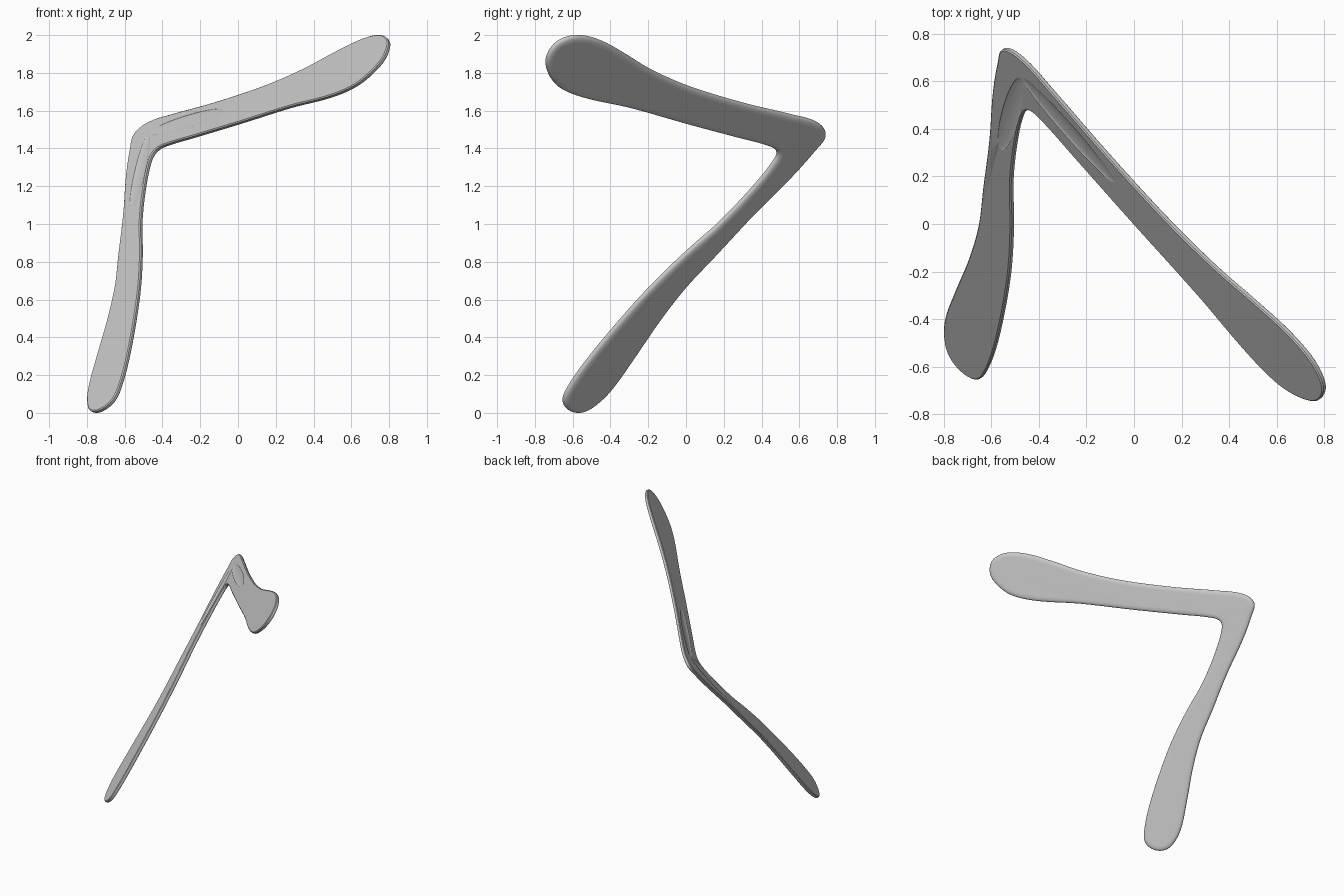
import bpy
import bmesh
from mathutils import Matrix, Vector
from mathutils.geometry import interpolate_bezier

default_cube = bpy.data.objects.get("Cube")
if default_cube:
    bpy.data.objects.remove(default_cube, do_unlink=True)

# The whole blade lies along one leaning plane
NORMAL = Vector((0.70, 0.48, -0.53)).normalized()
PLANE_OFFSET = -0.804
FACE_DEPTH = -0.015

# Side outline (y, z): upper arm, round tip, inner elbow, lower arm, outer elbow
OUTLINE = [
    (0.7, 1.535), (0.55, 1.58), (0.34, 1.63), (0.13, 1.69), (-0.03, 1.746),
    (-0.19, 1.82), (-0.32, 1.9), (-0.45, 1.97), (-0.57, 1.997), (-0.67, 1.97),
    (-0.725, 1.91), (-0.74, 1.84), (-0.7, 1.75), (-0.63, 1.7), (-0.51, 1.66),
    (-0.3, 1.615), (0, 1.53), (0.28, 1.455), (0.43, 1.415), (0.48, 1.385),
    (0.47, 1.34), (0.36, 1.2), (0.18, 1.01), (0, 0.85), (-0.19, 0.665),
    (-0.37, 0.465), (-0.53, 0.27), (-0.62, 0.14), (-0.65, 0.07), (-0.63, 0.02),
    (-0.57, 0), (-0.5, 0.025), (-0.4, 0.115), (-0.27, 0.295), (-0.14, 0.485),
    (0, 0.665), (0.155, 0.83), (0.36, 1.05), (0.55, 1.24), (0.68, 1.385),
    (0.74, 1.47),
]

# Edge section (inset, depth): crisp flat face, rounded far side
SECTION = [(0.007, FACE_DEPTH), (0.001, -0.010), (0.001, 0.0),
           (0.004, 0.007), (0.011, 0.012), (0.022, 0.015), (0.034, 0.016)]


def on_plane(y, z):
    """Lean a side-on point onto the blade plane."""
    x = (PLANE_OFFSET - NORMAL.y * y - NORMAL.z * z) / NORMAL.x
    return Vector((x, y, z))


def smooth_loop(points, steps):
    """Closed smooth path through the points."""
    count = len(points)
    tangents = [(points[(i + 1) % count] - points[i - 1]).normalized()
                for i in range(count)]
    path = []
    for i in range(count):
        j = (i + 1) % count
        start, end = points[i], points[j]
        reach = (end - start).length / 3
        path += interpolate_bezier(start, start + tangents[i] * reach,
                                   end - tangents[j] * reach, end, steps + 1)[:-1]
    return path


def make_object(name, bm):
    mesh = bpy.data.meshes.new(name)
    bmesh.ops.recalc_face_normals(bm, faces=bm.faces)
    bm.to_mesh(mesh)
    bm.free()
    obj = bpy.data.objects.new(name, mesh)
    bpy.context.collection.objects.link(obj)
    return obj


def make_blade():
    path = smooth_loop([on_plane(y, z) for y, z in OUTLINE], 5)
    count = len(path)
    outward = [(path[(i + 1) % count] - path[i - 1]).cross(NORMAL).normalized()
               for i in range(count)]
    bm = bmesh.new()
    rings = [[bm.verts.new(p - out * inset + NORMAL * depth)
              for p, out in zip(path, outward)] for inset, depth in SECTION]
    for lower, upper in zip(rings, rings[1:]):
        for i in range(count):
            j = (i + 1) % count
            bm.faces.new((lower[i], lower[j], upper[j], upper[i]))
    caps = [bm.faces.new(rings[0][::-1]), bm.faces.new(rings[-1])]
    bm.normal_update()
    bmesh.ops.triangulate(bm, faces=caps, ngon_method='EAR_CLIP')
    return make_object("boomerang_blade", bm)


def scoop(blade, start, end):
    """Carve a shallow long hollow into the flat face."""
    start, end = on_plane(*start), on_plane(*end)
    along = (end - start) / 2
    across = along.cross(NORMAL).normalized() * 0.045
    depth = NORMAL * 0.007
    centre = (start + end) / 2 + NORMAL * FACE_DEPTH
    shape = Matrix((along, across, depth)).transposed().to_4x4()
    bm = bmesh.new()
    bmesh.ops.create_uvsphere(bm, u_segments=32, v_segments=16, radius=1,
                              matrix=Matrix.Translation(centre) @ shape)
    cutter = make_object("elbow_hollow_cutter", bm)
    cutter.hide_render = True
    cut = blade.modifiers.new("hollow", 'BOOLEAN')
    cut.operation = 'DIFFERENCE'
    cut.solver = 'EXACT'
    cut.object = cutter
    bpy.context.view_layer.objects.active = blade
    bpy.ops.object.modifier_apply(modifier=cut.name)
    bpy.data.objects.remove(cutter, do_unlink=True)


# Blade with a hollow running down each arm from the elbow
blade = make_blade()
scoop(blade, (0.62, 1.475), (0.18, 1.59))
scoop(blade, (0.62, 1.465), (0.32, 1.08))

# Plain grey finish
grey = bpy.data.materials.new("plain_grey")
grey.use_nodes = True
colour = (0.58, 0.58, 0.58, 1)
grey.diffuse_color = colour
grey.node_tree.nodes["Principled BSDF"].inputs["Base Color"].default_value = colour
blade.data.materials.clear()
blade.data.materials.append(grey)

# Smooth shading with a crisp rim and flat broad faces
bpy.ops.object.select_all(action='DESELECT')
blade.select_set(True)
bpy.context.view_layer.objects.active = blade
bpy.ops.object.shade_smooth_by_angle(angle=0.6)
flatten = blade.modifiers.new("flat_faces", 'WEIGHTED_NORMAL')
flatten.keep_sharp = True
